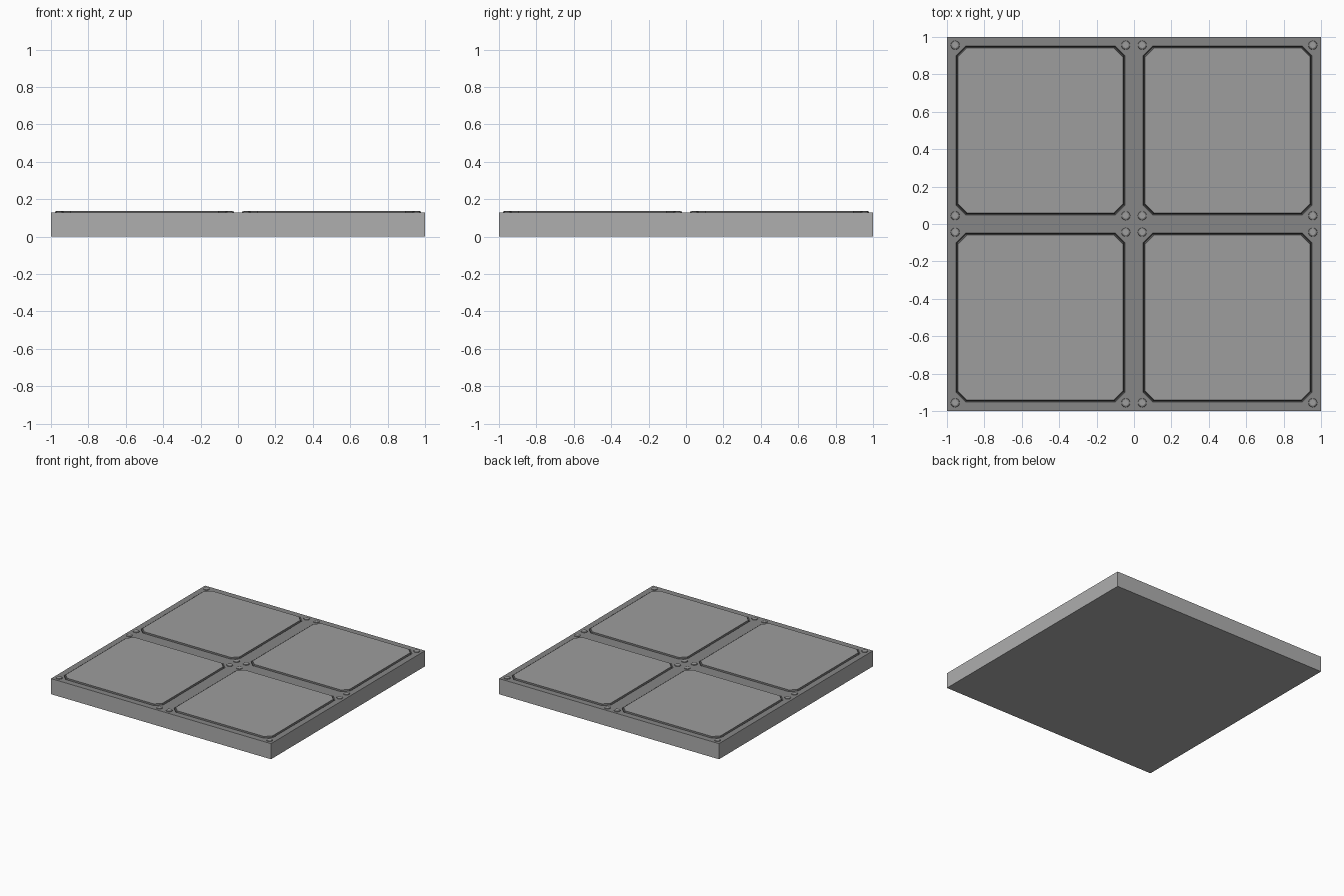
import bpy, bmesh, math

if "Cube" in bpy.data.objects:
    bpy.data.objects.remove(bpy.data.objects["Cube"])

BASE_TOP, TOP = 0.128, 0.136


def grey(name, v):
    mat = bpy.data.materials.new(name)
    mat.diffuse_color = (v, v, v, 1)
    mat.use_nodes = True
    mat.node_tree.nodes["Principled BSDF"].inputs["Base Color"].default_value = mat.diffuse_color
    return mat


SIDE, PANEL = grey("side_grey", 0.425), grey("panel_grey", 0.34)
FRAME, GROOVE = grey("frame_grey", 0.24), grey("groove_grey", 0.13)


def make_object(name, bm, mats, location=(0, 0, 0)):
    mesh = bpy.data.meshes.new(name)
    bm.to_mesh(mesh)
    bm.free()
    for m in mats:
        mesh.materials.append(m)
    obj = bpy.data.objects.new(name, mesh)
    obj.location = location
    bpy.context.collection.objects.link(obj)
    return obj


def add_ring(bm, points, centre=(0, 0)):
    return [bm.verts.new((x + centre[0], y + centre[1], z)) for x, y, z in points]


def add_face(bm, verts, mat=0):
    bm.faces.new(verts).material_index = mat


def bridge(bm, a, b, mat=0):
    n = len(a)
    for i in range(n):
        j = (i + 1) % n
        add_face(bm, (a[i], a[j], b[j], b[i]), mat)


def octagon(half, cut, z):
    h, k = half, half - cut
    return [(h, -k, z), (h, k, z), (k, h, z), (-k, h, z),
            (-h, k, z), (-h, -k, z), (-k, -h, z), (k, -h, z)]


def circle(r, z, n=12):
    return [(r * math.cos(math.tau * i / n), r * math.sin(math.tau * i / n), z)
            for i in range(n)]


# Slab: four quarters, each a frame with an octagonal groove, welded together
slab = bmesh.new()
for cx in (-0.5, 0.5):
    for cy in (-0.5, 0.5):
        corners = [(0.5, -0.5), (0.5, 0.5), (-0.5, 0.5), (-0.5, -0.5)]
        top = add_ring(slab, [(x, y, BASE_TOP) for x, y in corners], (cx, cy))
        low = add_ring(slab, [(x, y, 0) for x, y in corners], (cx, cy))
        add_face(slab, low[::-1])
        for i in range(4):
            j = (i + 1) % 4
            mid = (top[i].co + top[j].co) / 2
            if max(abs(mid.x), abs(mid.y)) > 0.9:      # outer sides only
                add_face(slab, (low[i], low[j], top[j], top[i]))
        rim = add_ring(slab, octagon(0.451, 0.050, BASE_TOP), (cx, cy))
        for i in range(4):
            j = (i + 1) % 4
            a, b, c = rim[2 * i], rim[2 * i + 1], rim[(2 * i + 2) % 8]
            add_face(slab, (top[i], top[j], b, a), 1)
            add_face(slab, (top[j], c, b), 1)
        floor = add_ring(slab, octagon(0.446, 0.048, BASE_TOP - 0.008), (cx, cy))
        lip = add_ring(slab, octagon(0.440, 0.046, TOP), (cx, cy))
        bridge(slab, rim, floor, 2)
        bridge(slab, floor, lip, 2)

        # Flat panel inside the groove
        bm = bmesh.new()
        add_face(bm, add_ring(bm, octagon(0.440, 0.046, TOP)))
        make_object("floor_panel", bm, [PANEL], (cx, cy, 0))

        # Rivet at each corner of the panel
        for sx in (-1, 1):
            for sy in (-1, 1):
                bm = bmesh.new()
                rings = [add_ring(bm, circle(r, z)) for r, z in
                         ((0.025, BASE_TOP - 0.005), (0.023, BASE_TOP + 0.005),
                          (0.015, TOP))]
                bridge(bm, rings[0], rings[1], 1)
                bridge(bm, rings[1], rings[2], 1)
                add_face(bm, rings[2])
                make_object("rivet", bm, [PANEL, FRAME],
                            (cx + sx * 0.456, cy + sy * 0.456, 0))

bmesh.ops.remove_doubles(slab, verts=slab.verts, dist=1e-4)
make_object("floor_slab", slab, [SIDE, FRAME, GROOVE])
